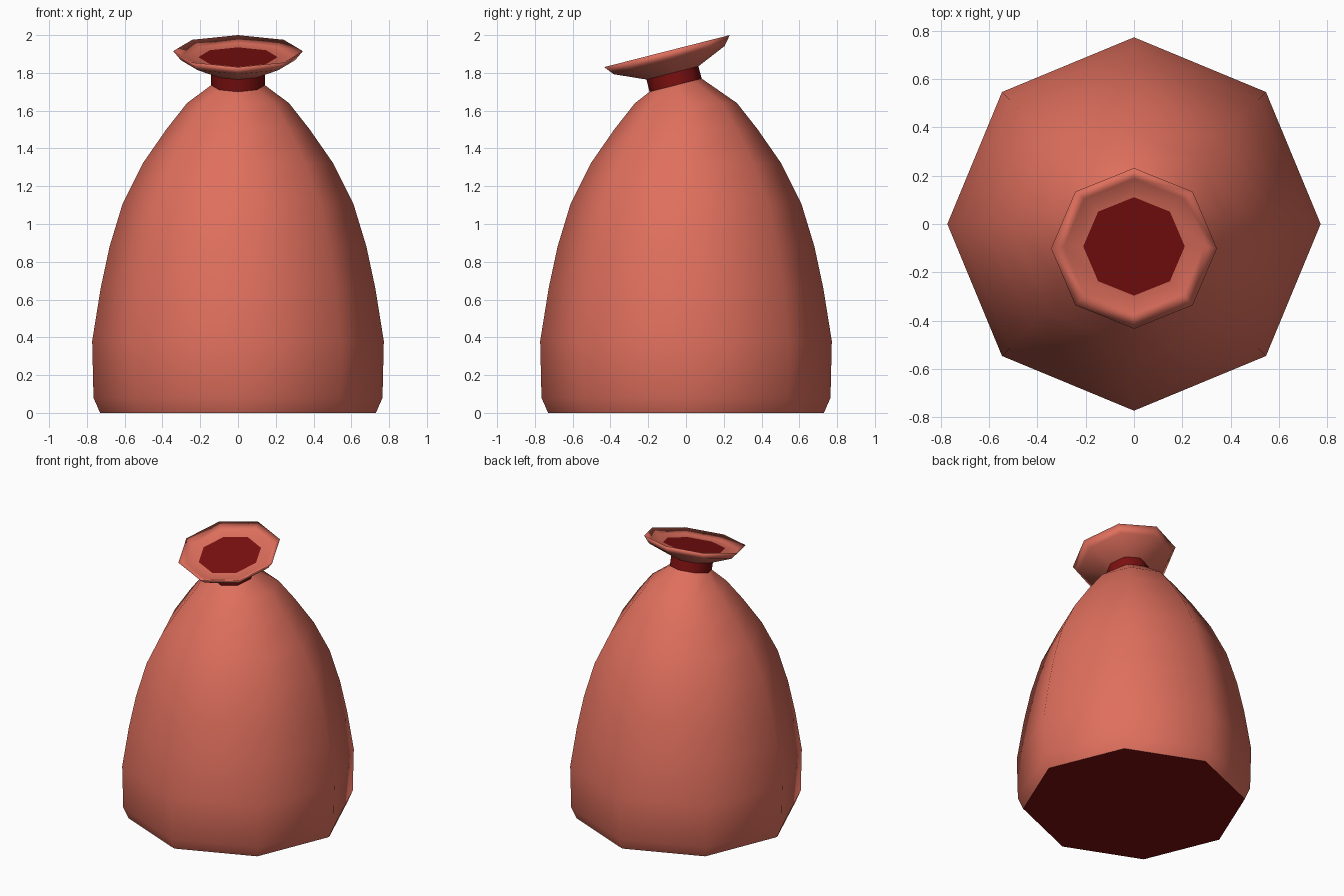
import bpy, bmesh, math
from mathutils import Vector, Matrix

if "Cube" in bpy.data.objects:
    bpy.data.objects.remove(bpy.data.objects["Cube"])

SIDES = 8
TILT = Matrix.Rotation(math.radians(14.3), 3, 'X')
NECK = Vector((0, -0.055, 1.735))


def material(name, rgb):
    m = bpy.data.materials.new(name)
    m.diffuse_color = (*rgb, 1)
    m.use_nodes = True
    m.node_tree.nodes["Principled BSDF"].inputs["Base Color"].default_value = m.diffuse_color
    return m


cloth = material("cloth", (0.74, 0.16, 0.11))
dark = material("dark_red", (0.2, 0.005, 0.005))


def ring(r, z):
    """Level octagon."""
    return [Vector((r * math.cos(a), r * math.sin(a), z))
            for a in (2 * math.pi * i / SIDES for i in range(SIDES))]


def neck_ring(r, t):
    """Octagon on the tilted neck axis, t along the axis."""
    return [NECK + TILT @ p for p in ring(r, t)]


def loft(name, rings, mat, cap_start=False, cap_end=False):
    """Skin rings from bottom to top; caps are flat and dark red."""
    bm = bmesh.new()
    loops = [[bm.verts.new(p) for p in r] for r in rings]
    for a, b in zip(loops, loops[1:]):
        for i in range(SIDES):
            j = (i + 1) % SIDES
            bm.faces.new((a[i], a[j], b[j], b[i])).smooth = True
    if cap_start:
        bm.faces.new(loops[0][::-1]).material_index = 1
    if cap_end:
        bm.faces.new(loops[-1]).material_index = 1
    me = bpy.data.meshes.new(name)
    bm.to_mesh(me)
    bm.free()
    me.materials.append(mat)
    me.materials.append(dark)
    ob = bpy.data.objects.new(name, me)
    bpy.context.collection.objects.link(ob)
    return ob


# Sack body with dark base, closing onto the tilted neck
profile = [(0.73, 0), (0.765, 0.08), (0.772, 0.38), (0.727, 0.66), (0.68, 0.88),
           (0.61, 1.11), (0.505, 1.32), (0.38, 1.50), (0.27, 1.64)]
loft("sack_body", [ring(r, z) for r, z in profile] + [neck_ring(0.142, 0)],
     cloth, cap_start=True)

# Tie band round the neck
loft("neck_tie", [neck_ring(0.142, 0), neck_ring(0.142, 0.067)], dark)

# Flared mouth: outside, rim, inner lip, dark opening
mouth = [(0.142, 0.067), (0.303, 0.137), (0.343, 0.186), (0.29, 0.157), (0.21, 0.153)]
loft("sack_mouth", [neck_ring(r, t) for r, t in mouth], cloth, cap_end=True)
